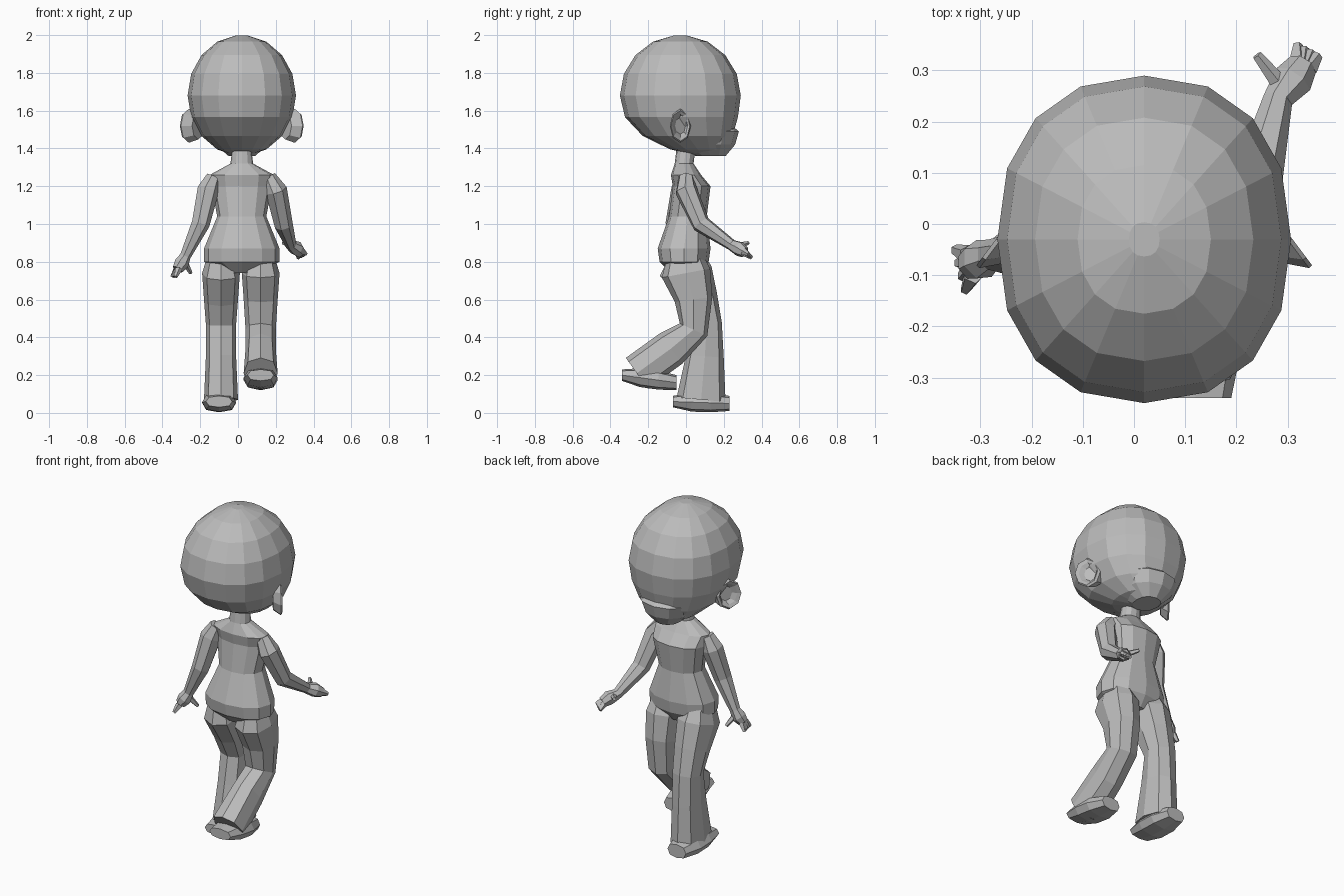
import bpy, bmesh
from math import sin, cos, pi, radians, copysign
from mathutils import Vector

default_cube = bpy.data.objects.get("Cube")
if default_cube:
    bpy.data.objects.remove(default_cube, do_unlink=True)

UP = Vector((0, 0, 1))
MIDDLE = .02  # the body's plane of symmetry

clay = bpy.data.materials.new("plain_grey")
clay.use_nodes = True
grey = (.5, .5, .5, 1)
clay.diffuse_color = grey
clay.node_tree.nodes["Principled BSDF"].inputs["Base Color"].default_value = grey


def superellipse(angle, power):
    """Point on a unit outline that gets boxier as the power rises."""
    c, s = cos(angle), sin(angle)
    return copysign(abs(c) ** (2 / power), c), copysign(abs(s) ** (2 / power), s)


def loft(name, centres, radii, sides=8, axis=None, power=2):
    """Skin closed rings, each square to the path or to a fixed axis."""
    bm = bmesh.new()
    centres = [Vector(centre) for centre in centres]
    last = len(centres) - 1
    loops = []
    for i, (centre, (width, depth)) in enumerate(zip(centres, radii)):
        along = axis or centres[min(i + 1, last)] - centres[max(i - 1, 0)]
        along = along.normalized()
        across = Vector((1, 0, 0))
        across = (across - along * across.dot(along)).normalized()
        other = along.cross(across)
        loop = []
        for k in range(sides):
            u, v = superellipse(2 * pi * k / sides, power)
            loop.append(bm.verts.new(centre + across * u * width + other * v * depth))
        loops.append(loop)
    for lower, upper in zip(loops, loops[1:]):
        for k in range(sides):
            n = (k + 1) % sides
            bm.faces.new((lower[k], lower[n], upper[n], upper[k]))
    bm.faces.new(loops[0])
    bm.faces.new(loops[-1])
    bmesh.ops.recalc_face_normals(bm, faces=bm.faces)
    mesh = bpy.data.meshes.new(name)
    bm.to_mesh(mesh)
    bm.free()
    mesh.materials.append(clay)
    bpy.context.collection.objects.link(bpy.data.objects.new(name, mesh))


def upright(name, rows, sides, power):
    """Loft level rings given as height, depth, half width, half depth."""
    centres = [(MIDDLE, y, z) for z, y, width, depth in rows]
    radii = [(width, depth) for z, y, width, depth in rows]
    loft(name, centres, radii, sides, UP, power)


# Skull: a ball whose underside slides forward to the chin
skull = []
for step in range(-4, 5):
    tilt = radians(21 * step)
    rise, spread = sin(tilt), cos(tilt)
    slide = .13 * max(0, -rise) ** 3
    skull.append((1.68 + .32 * rise, slide - .03, .287 * spread, .32 * spread))
upright("head", skull, sides=16, power=2.3)

# Jaw: a rounded ledge jutting out under the face
jaw = [(1.36, .13, .07, .08), (1.42, .1, .14, .16), (1.49, .1, .17, .18), (1.54, .1, .15, .12)]
upright("jaw", jaw, sides=12, power=2.2)

# Torso: seat, hips, waist, chest, shoulders and neck
trunk = [
    (.74, 0, .08, .08),
    (.8, -.01, .2, .13),
    (.87, -.01, .2, .14),
    (1.04, .01, .13, .1),
    (1.2, .03, .16, .1),
    (1.26, 0, .17, .08),
    (1.32, -.01, .06, .05),
    (1.4, 0, .05, .05),
]
upright("torso", trunk, sides=12, power=2.2)

# Ears: hollow cups turned slightly forward
cup = [(.23, .8), (.28, 1), (.29, .9), (.28, .7), (.26, .5)]
for side, name in ((1, "left_ear"), (-1, "right_ear")):
    centres = [(MIDDLE + side * reach, -.03, 1.52) for reach, size in cup]
    radii = [(.07 * size, .09 * size) for reach, size in cup]
    loft(name, centres, radii, axis=Vector((side * .8, .6, 0)))


def leg(name, x, hem, path):
    """Trouser leg through depth and height points, hip to flared hem."""
    radii = [(.06, .08), (.1, .13), (.09, .1), (.08, .08), (.08, .1), (.09, hem)]
    loft(name, [(x, y, z) for y, z in path], radii, power=2.4)


def shoe(name, heel, toe):
    """Flat shoe, thickest at the instep."""
    heel, toe = Vector(heel), Vector(toe)
    radii = [(.07, .03), (.09, .05), (.09, .05), (.06, .04)]
    centres = [heel.lerp(toe, i / 3) for i in range(4)]
    loft(name, centres, radii, axis=Vector((0, 1, 0)), power=2.5)


# One leg stands, the other is bent back at the knee
leg("right_leg", -.09, .13, [(-.01, .87), (.01, .74), (.07, .6), (.11, .47), (.1, .3), (.08, .07)])
leg("left_leg", .12, .1, [(-.01, .87), (0, .74), (.04, .6), (.04, .44), (-.08, .34), (-.26, .21)])
shoe("right_shoe", heel=(-.1, -.07, .06), toe=(-.1, .23, .05))
shoe("left_shoe", heel=(.12, -.34, .2), toe=(.12, -.05, .16))


def digit(name, start, end, thickness):
    """Tapering finger or thumb."""
    radii = [(thickness, thickness), (thickness / 2, thickness / 2)]
    loft(name, [start, end], radii, sides=5)


def arm(side, path, tip, fan, thumb):
    """Arm from shoulder to knuckles, with a fan of fingers and a thumb."""
    radii = [(size, size) for size in (.04, .06, .05, .03, .04, .03)]
    loft(side + "_arm", path, radii, sides=7)
    wrist, palm, knuckles = (Vector(point) for point in path[-3:])
    tip, fan = Vector(tip), Vector(fan)
    for i in range(4):
        offset = fan * (i / 1.5 - 1)
        digit(side + "_finger", knuckles + offset / 2, tip + offset, .02)
    digit(side + "_thumb", wrist.lerp(palm, .5), Vector(thumb), .02)


# One arm reaches forward, the other hangs beside the hip
arm("left",
    [(.16, 0, 1.25), (.2, 0, 1.18), (.24, .08, 1), (.28, .24, .89), (.31, .28, .87), (.33, .31, .85)],
    tip=(.34, .34, .83), fan=(.02, -.01, .01), thumb=(.24, .33, .9))
arm("right",
    [(-.13, -.01, 1.25), (-.16, -.02, 1.18), (-.2, -.06, 1), (-.28, -.06, .83), (-.3, -.07, .79), (-.32, -.08, .76)],
    tip=(-.34, -.09, .72), fan=(.01, -.04, 0), thumb=(-.25, -.02, .74))
